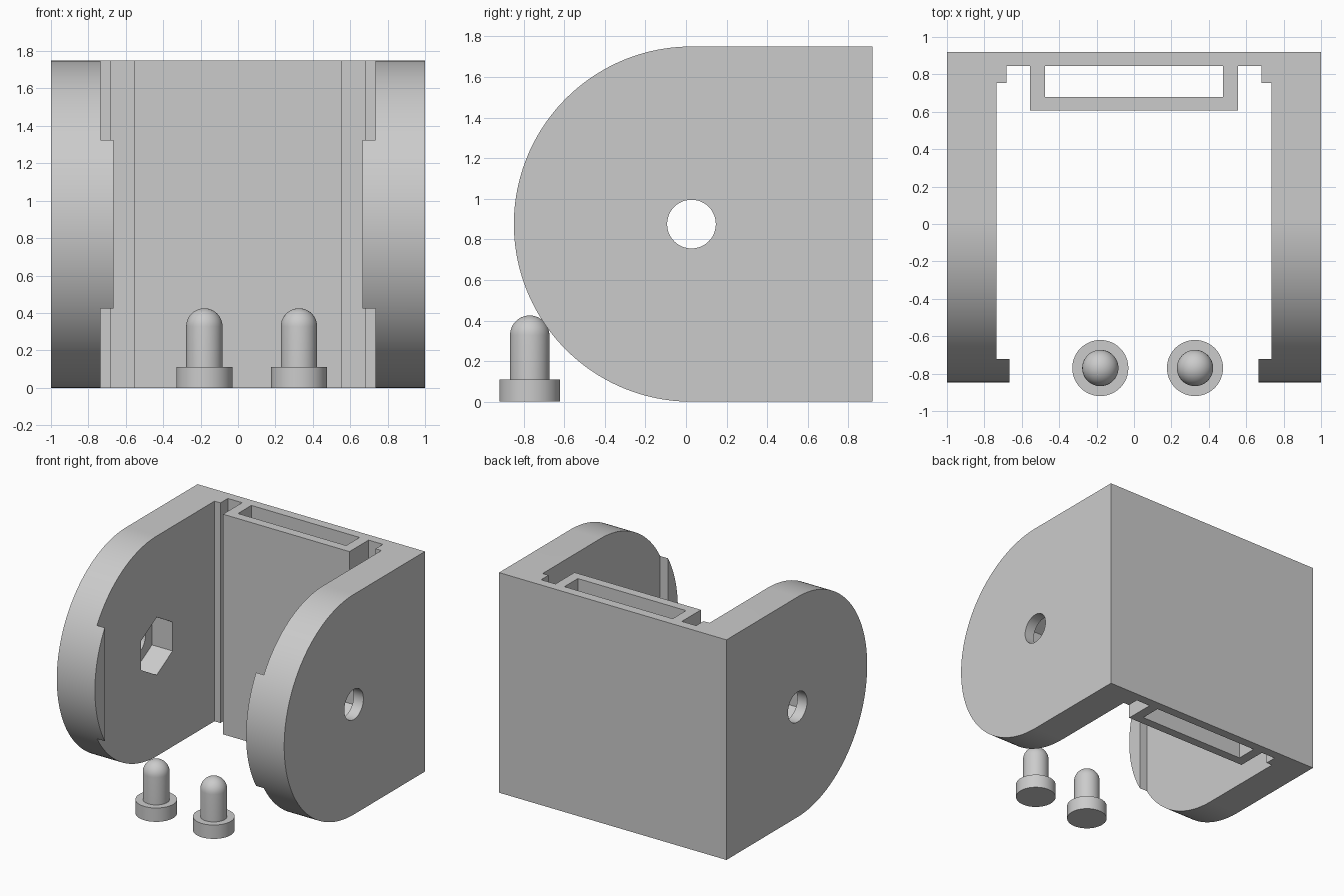
import bpy, bmesh
from math import sin, cos, pi, radians
from mathutils import Vector

cube = bpy.data.objects.get("Cube")
if cube:
    bpy.data.objects.remove(cube, do_unlink=True)

HEIGHT, BACK = 1.75, 0.92
R = HEIGHT / 2
AXLE_Y, AXLE_Z = 0.027, R

grey = bpy.data.materials.new("plain grey")
grey.use_nodes = True
grey.diffuse_color = (0.6, 0.6, 0.6, 1)
grey.node_tree.nodes["Principled BSDF"].inputs["Base Color"].default_value = (0.6, 0.6, 0.6, 1)


def finish(name, bm):
    bmesh.ops.recalc_face_normals(bm, faces=bm.faces)
    mesh = bpy.data.meshes.new(name)
    bm.to_mesh(mesh)
    bm.free()
    mesh.materials.append(grey)
    ob = bpy.data.objects.new(name, mesh)
    bpy.context.collection.objects.link(ob)
    return ob


def prism(name, outline, axis, lo, hi):
    """Extrude a 2D outline along x (outline in y, z) or z (outline in x, y)."""
    bm = bmesh.new()
    place = (lambda u, v: (lo, u, v)) if axis == "x" else (lambda u, v: (u, v, lo))
    face = bm.faces.new([bm.verts.new(place(u, v)) for u, v in outline])
    step = Vector((hi - lo, 0, 0)) if axis == "x" else Vector((0, 0, hi - lo))
    new = bmesh.ops.extrude_face_region(bm, geom=[face])["geom"]
    bmesh.ops.translate(bm, vec=step, verts=[g for g in new if isinstance(g, bmesh.types.BMVert)])
    return finish(name, bm)


def arc(radius, start, sweep, count):
    return [(AXLE_Y + radius * cos(start + sweep * i / count),
             AXLE_Z + radius * sin(start + sweep * i / count)) for i in range(count)]


def select(ob):
    bpy.ops.object.select_all(action="DESELECT")
    ob.select_set(True)
    bpy.context.view_layer.objects.active = ob


def carve(ob, cutter, operation="DIFFERENCE"):
    mod = ob.modifiers.new("carve", "BOOLEAN")
    mod.operation, mod.solver, mod.object = operation, "EXACT", cutter
    select(ob)
    bpy.ops.object.modifier_apply(modifier=mod.name)
    bpy.data.objects.remove(cutter, do_unlink=True)


def smooth(ob):
    select(ob)
    bpy.ops.object.shade_smooth_by_angle(angle=radians(30))


# Bracket: plan outline with front lips, corner steps and rear sleeve
half = [(1, BACK), (1, -1), (0.665, -1), (0.665, -0.723), (0.734, -0.723),
        (0.734, 0.753), (0.682, 0.753), (0.682, 0.846), (0.556, 0.846), (0.556, 0.606)]
plan = half + [(-x, y) for x, y in reversed(half)]
bracket = prism("bracket", plan, "z", -0.1, HEIGHT + 0.1)

# Round the front of both cheeks
side = arc(R, pi / 2, pi, 96) + [(AXLE_Y, 0), (1.2, 0), (1.2, HEIGHT), ]
carve(bracket, prism("side_cutter", side, "x", -1.2, 1.2), "INTERSECT")

# Slot through the rear sleeve
slot = [(-0.475, 0.678), (0.477, 0.678), (0.477, 0.846), (-0.475, 0.846)]
carve(bracket, prism("slot_cutter", slot, "z", -0.2, HEIGHT + 0.2))

# Axle holes with hexagonal pockets on the inner faces
carve(bracket, prism("axle_cutter", arc(0.12, 0, 2 * pi, 48), "x", -1.3, 1.3))
carve(bracket, prism("hex_cutter", arc(0.23, pi / 2, 2 * pi, 6), "x", -0.915, 0.915))
smooth(bracket)


# Round-headed pins with wide feet
def pin(name, x, y):
    shaft, shoulder, foot = 0.097, 0.328, 0.11
    profile = [(0, 0), (0.15, 0), (0.15, foot), (shaft, foot)]
    profile += [(shaft * cos(a * pi / 20), shoulder + shaft * sin(a * pi / 20)) for a in range(10)]
    profile.append((0, shoulder + shaft))
    bm = bmesh.new()
    verts = [bm.verts.new((r, 0, z)) for r, z in profile]
    edges = [bm.edges.new(pair) for pair in zip(verts, verts[1:])]
    bmesh.ops.spin(bm, geom=verts + edges, cent=(0, 0, 0), axis=(0, 0, 1),
                   angle=2 * pi, steps=48)
    bmesh.ops.remove_doubles(bm, verts=bm.verts, dist=0.0001)
    ob = finish(name, bm)
    ob.location = (x, y, 0)
    smooth(ob)


pin("right_pin", -0.18, -0.77)
pin("left_pin", 0.326, -0.77)
